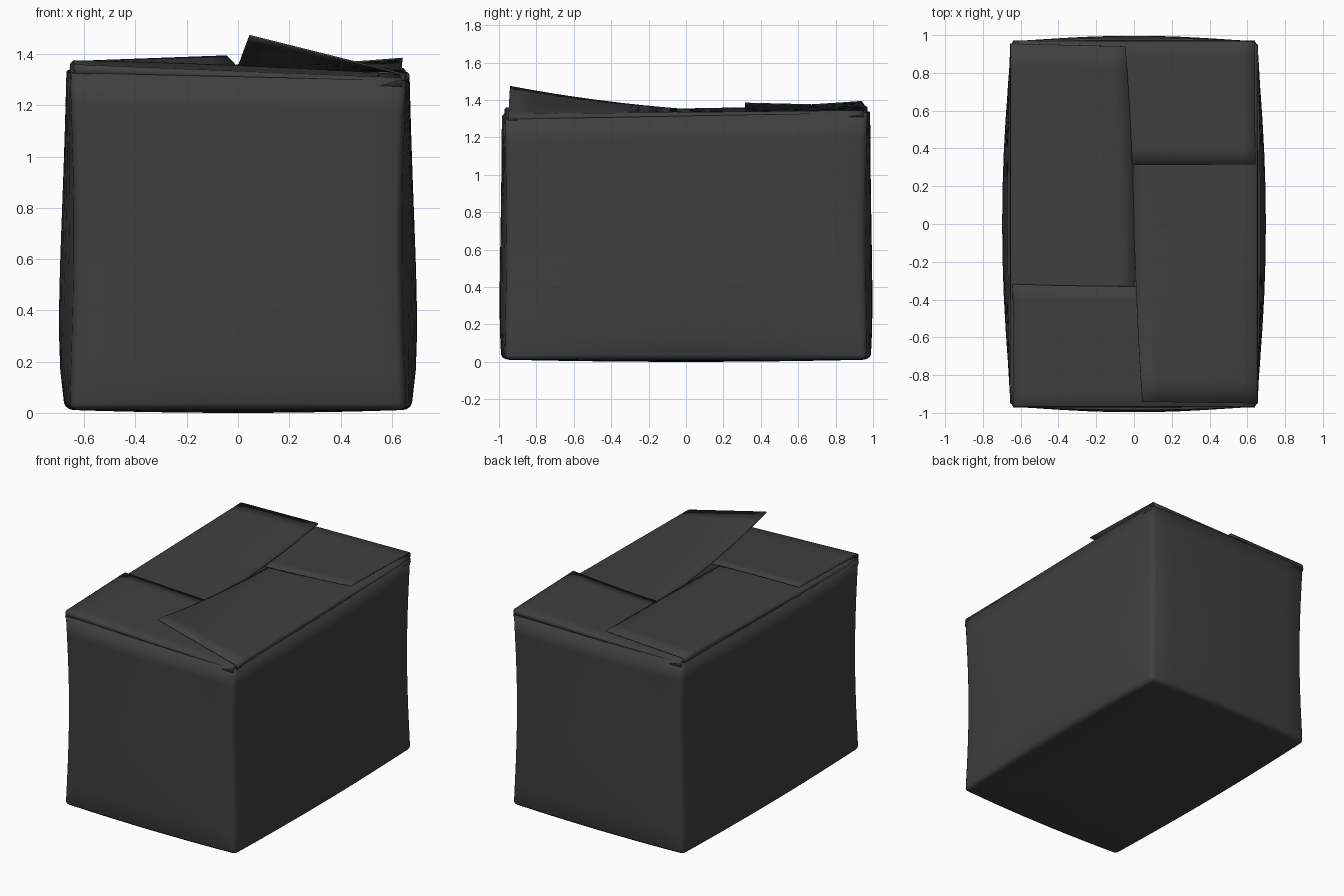
import bpy, bmesh, math
from mathutils import Vector

if "Cube" in bpy.data.objects:
    bpy.data.objects.remove(bpy.data.objects["Cube"])

mat = bpy.data.materials.new("dark_card")
mat.diffuse_color = (0.05, 0.05, 0.05, 1)
mat.use_nodes = True
mat.node_tree.nodes["Principled BSDF"].inputs["Base Color"].default_value = mat.diffuse_color
W, D = 0.655, 0.968   # half width and half depth


def add_object(name, bm, thickness, offset):
    me = bpy.data.meshes.new(name)
    bm.to_mesh(me)
    bm.free()
    me.materials.append(mat)
    ob = bpy.data.objects.new(name, me)
    bpy.context.collection.objects.link(ob)
    bpy.ops.object.select_all(action='DESELECT')
    ob.select_set(True)
    bpy.context.view_layer.objects.active = ob
    bpy.ops.object.shade_smooth_by_angle(angle=math.radians(50))
    sol = ob.modifiers.new("card", 'SOLIDIFY')
    sol.thickness, sol.offset = thickness, offset
    return ob


# Box body: subdivided cube, bulged walls, pinched corners, open top
bm = bmesh.new()
bmesh.ops.create_cube(bm, size=2)
sharp = [e for e in bm.edges if (e.verts[0].co.z < 0 or e.verts[1].co.z < 0)]
bmesh.ops.delete(bm, geom=[f for f in bm.faces if f.normal.z > 0.9], context='FACES_ONLY')
bmesh.ops.bevel(bm, geom=sharp, offset=0.04, segments=3, profile=0.5, affect='EDGES')
bmesh.ops.subdivide_edges(bm, edges=[e for e in bm.edges if e.calc_length() > 0.5],
                          cuts=9, use_grid_fill=True)
for v in bm.verts:
    a, b, c = v.co
    t = (c + 1) / 2
    top = 1.324 + 0.012 * b - 0.009 * a + 0.006 * a * b
    swell = math.sin(math.pi * max(t, 0) ** 0.65)
    pinch = 0.018 * math.sin(math.pi * t)
    x = a * (W - pinch + 0.058 * (1 - b * b) * (0.25 + 0.75 * swell))
    y = b * (D - 0.6 * pinch + 0.037 * (1 - a * a) * (0.45 + 0.55 * swell))
    sag = 0.012 * (1 - (1 - a * a) * (1 - b * b)) * (1 - t)
    v.co = (x, y, t * top + sag)
bmesh.ops.recalc_face_normals(bm, faces=bm.faces)
# make sure the wall normals point outward
if sum(f.normal.dot(f.calc_center_median() - Vector((0, 0, 0.7))) for f in bm.faces) < 0:
    bmesh.ops.reverse_faces(bm, faces=bm.faces)
add_object("box_body", bm, 0.012, -1)


# Lid flaps: hinge ends h0, h1; tip edge runs t0, tm, t1
def flap(name, h0, h1, t0, tm, t1, out, n=16, m=8):
    h0, h1, t0, tm, t1, out = map(Vector, (h0, h1, t0, tm, t1, out))
    bm = bmesh.new()
    rows = []
    for i in range(n + 1):
        s = i / n
        hinge = h0.lerp(h1, s)
        tip = (t0 * 2 * (s - 0.5) * (s - 1) + tm * 4 * s * (1 - s)
               + t1 * 2 * s * (s - 0.5))
        pts = [hinge + out * 0.012 - Vector((0, 0, 0.035)),
               hinge + out * 0.009 - Vector((0, 0, 0.008))]
        pts += [hinge.lerp(tip, j / m) for j in range(m + 1)]
        rows.append([bm.verts.new(p) for p in pts])
    for r, q in zip(rows, rows[1:]):
        for j in range(len(r) - 1):
            bm.faces.new((r[j], r[j + 1], q[j + 1], q[j]))
    bmesh.ops.recalc_face_normals(bm, faces=bm.faces)
    if sum(f.normal.z for f in bm.faces) < 0:
        bmesh.ops.reverse_faces(bm, faces=bm.faces)
    add_object(name, bm, 0.007, -1)


# Pinwheel fold: each flap lies over one neighbour and under the other
flap("left_flap", (-0.645, -0.95, 1.337), (-0.645, 0.955, 1.373),
     (-0.01, -0.95, 1.33), (0, 0, 1.345), (-0.045, 0.94, 1.395), (-1, 0, 0))
flap("back_flap", (-0.64, 0.96, 1.347), (0.64, 0.96, 1.37),
     (-0.63, 0.31, 1.337), (0, 0.315, 1.347), (0.642, 0.315, 1.386), (0, 1, 0))
flap("right_flap", (0.645, -0.95, 1.325), (0.645, 0.95, 1.345),
     (0.045, -0.94, 1.475), (0, 0, 1.352), (0, 0.95, 1.335), (1, 0, 0))
flap("front_flap", (-0.64, -0.96, 1.36), (0.64, -0.96, 1.308),
     (-0.642, -0.318, 1.376), (0, -0.33, 1.356), (0.63, -0.32, 1.322), (0, -1, 0))
